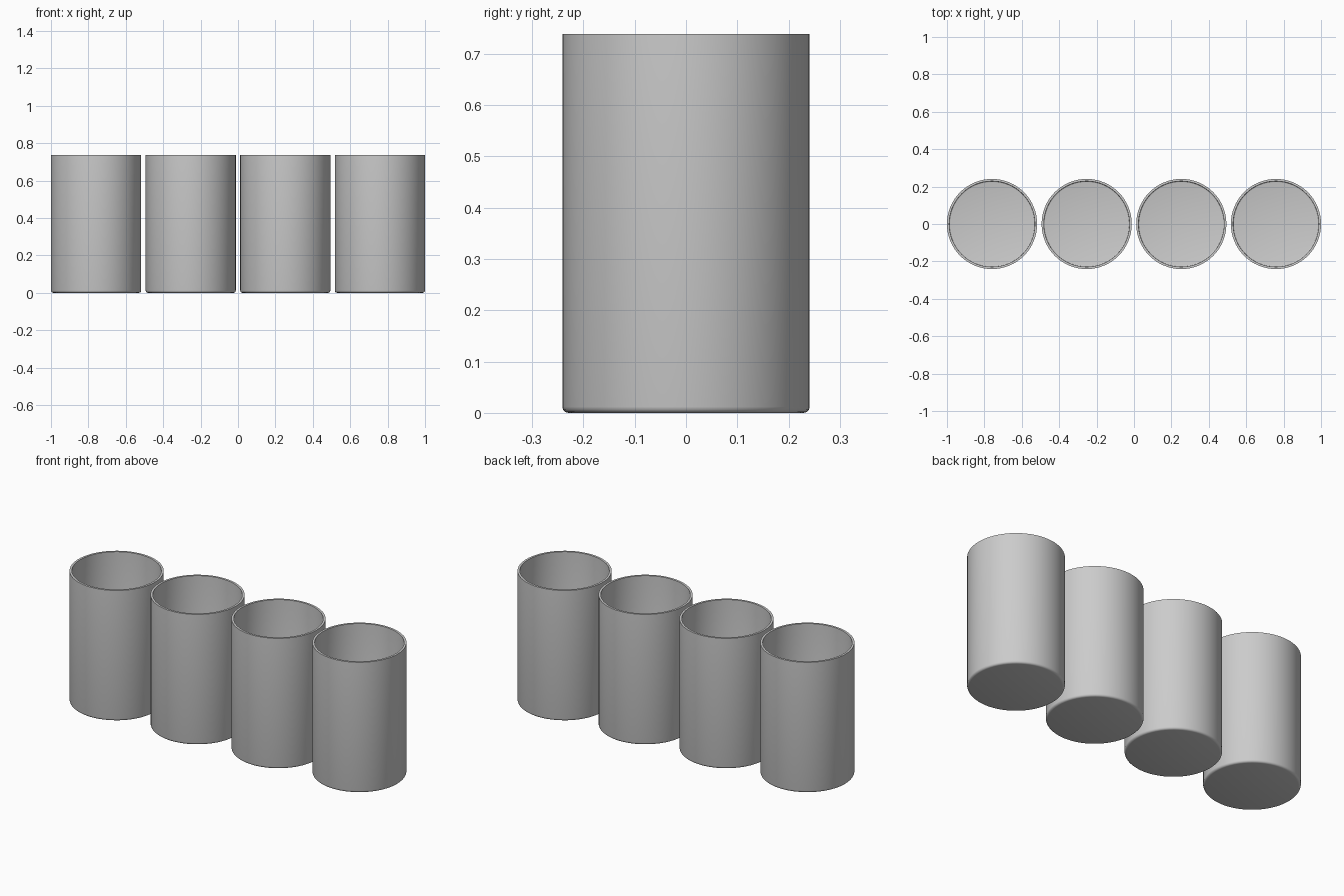
import bpy, bmesh, math

cube = bpy.data.objects.get("Cube")
if cube:
    bpy.data.objects.remove(cube, do_unlink=True)

RADIUS, HEIGHT, WALL, FILLET = 0.241, 0.738, 0.012, 0.012
SPACING, SIDES = 0.506, 64

# Single grey finish
grey = bpy.data.materials.new("plain_grey")
grey.use_nodes = True
colour = (0.6, 0.6, 0.6, 1)
grey.diffuse_color = colour
grey.node_tree.nodes["Principled BSDF"].inputs["Base Color"].default_value = colour


def rounded_corner(radius, base, fillet, steps=3):
    """Quarter arc from the floor up into the wall."""
    arc = []
    for i in range(steps + 1):
        a = math.pi / 2 * i / steps
        arc.append((radius - fillet + fillet * math.sin(a),
                    base + fillet * (1 - math.cos(a))))
    return arc


def make_cup(name, x):
    # Profile from outer floor centre, over the rim, to inner floor centre
    outer = [(0, 0)] + rounded_corner(RADIUS, 0, FILLET) + [(RADIUS, HEIGHT)]
    inner = [(0, WALL)] + rounded_corner(RADIUS - WALL, WALL, FILLET / 2)
    inner.append((RADIUS - WALL, HEIGHT))
    profile = outer + inner[::-1]

    bm = bmesh.new()
    verts = [bm.verts.new((r, 0, z)) for r, z in profile]
    edges = [bm.edges.new(pair) for pair in zip(verts, verts[1:])]
    bmesh.ops.spin(bm, geom=verts + edges, cent=(0, 0, 0), axis=(0, 0, 1),
                   angle=math.tau, steps=SIDES, use_duplicate=False)
    bmesh.ops.remove_doubles(bm, verts=bm.verts, dist=0.0001)
    bmesh.ops.recalc_face_normals(bm, faces=bm.faces)
    mesh = bpy.data.meshes.new(name)
    bm.to_mesh(mesh)
    bm.free()

    mesh.materials.append(grey)
    cup = bpy.data.objects.new(name, mesh)
    cup.location.x = x
    bpy.context.collection.objects.link(cup)
    return cup


# Row of four open cups
bpy.ops.object.select_all(action="DESELECT")
for i in range(4):
    cup = make_cup(f"cup_{i + 1}", (i - 1.5) * SPACING)
    cup.select_set(True)
    bpy.context.view_layer.objects.active = cup
bpy.ops.object.shade_smooth_by_angle(angle=math.radians(35))
